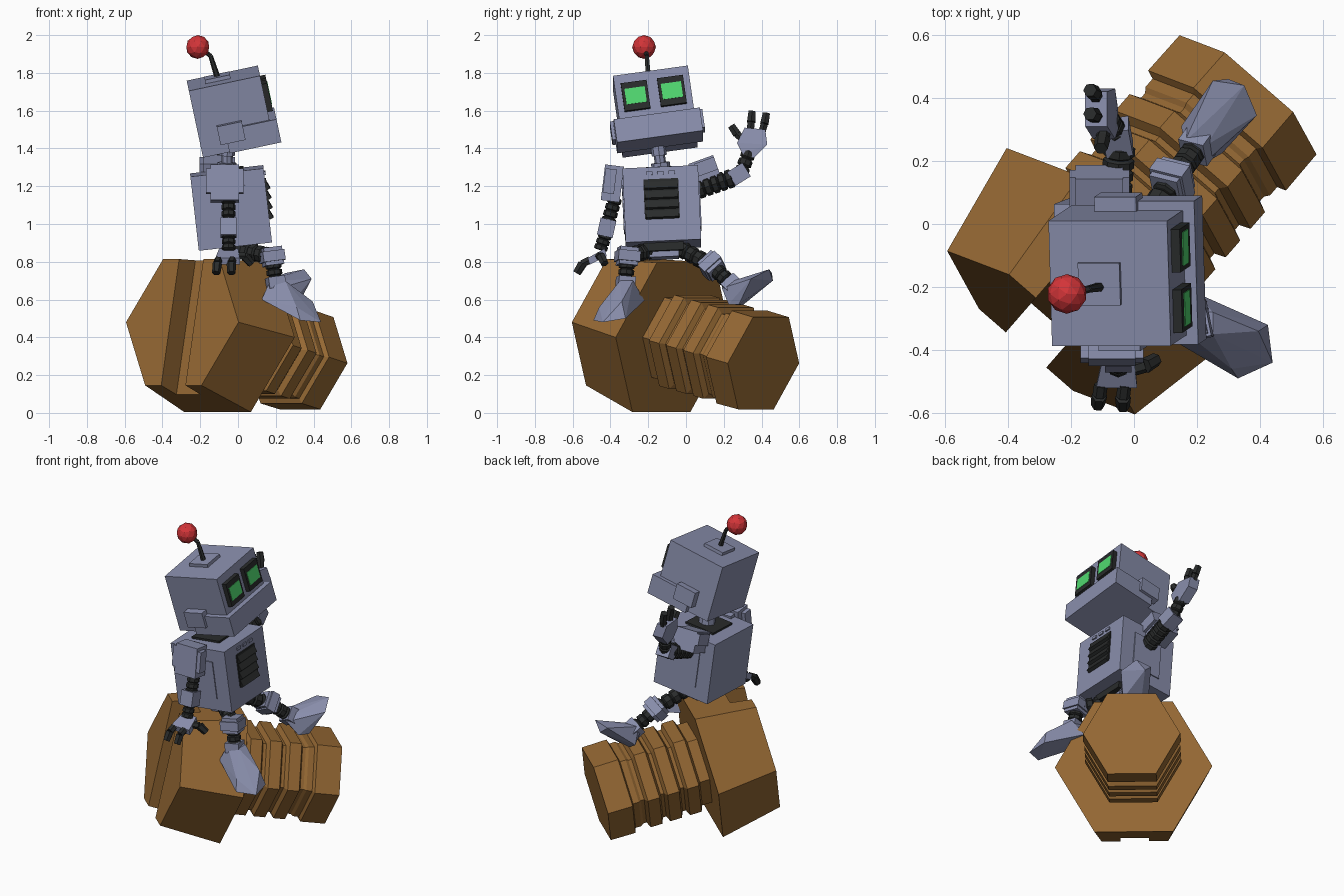
import bpy, bmesh, math
from mathutils import Vector as V, Matrix as M, Euler

if "Cube" in bpy.data.objects:
    bpy.data.objects.remove(bpy.data.objects["Cube"])

def material(name, rgb):
    m = bpy.data.materials.new(name)
    m.diffuse_color = (*rgb, 1)
    m.use_nodes = True
    m.node_tree.nodes["Principled BSDF"].inputs["Base Color"].default_value = m.diffuse_color
    return m

GREY = material("blue grey metal", (0.25, 0.27, 0.41))
DARK = material("black rubber", (0.022, 0.024, 0.024))
BROWN = material("rusty brown", (0.305, 0.141, 0.034))
GREEN = material("screen green", (0.08, 0.68, 0.16))
RED = material("red", (0.65, 0.035, 0.04))

def finish(name, bm, mat):
    bmesh.ops.recalc_face_normals(bm, faces=bm.faces)
    me = bpy.data.meshes.new(name)
    bm.to_mesh(me)
    bm.free()
    me.materials.append(mat)
    ob = bpy.data.objects.new(name, me)
    bpy.context.collection.objects.link(ob)
    return ob

def frame(loc, rx=0, ry=0, rz=0):
    e = Euler([math.radians(a) for a in (rx, ry, rz)])
    return M.Translation(loc) @ e.to_matrix().to_4x4()

def box(name, fr, loc, size, mat, ry=0):
    bm = bmesh.new()
    mx = fr @ frame(loc, 0, ry) @ M.Diagonal((*size, 1))
    bmesh.ops.create_cube(bm, size=1, matrix=mx)
    return finish(name, bm, mat)

def stack(name, a, b, prof, sides, mat, side=(1, 0, 0)):
    """Rings of (fraction, radius) swept from a to b, capped."""
    a, b = V(a), V(b)
    d = (b - a).normalized()
    u = V(side) - d * V(side).dot(d)
    u.normalize()
    w = d.cross(u)
    off = math.pi / 4 if sides == 4 else 0
    bm, rings = bmesh.new(), []
    for f, r in prof:
        ang = [off + 2 * math.pi * i / sides for i in range(sides)]
        rings.append([bm.verts.new(a.lerp(b, f) + r * (math.cos(t) * u + math.sin(t) * w)) for t in ang])
    for p, q in zip(rings, rings[1:]):
        for i in range(sides):
            j = (i + 1) % sides
            bm.faces.new((p[i], p[j], q[j], q[i]))
    bm.faces.new(rings[0])
    bm.faces.new(rings[-1])
    return finish(name, bm, mat)

def bar(name, a, b, w, mat, side=(1, 0, 0), w2=None):
    return stack(name, a, b, [(0, w * .707), (1, (w2 or w) * .707)], 4, mat, side)

def ribbed(name, a, b, r, n):
    prof = []
    for i in range(n):
        prof += [(i / n, r * .75), ((i + .15) / n, r), ((i + .8) / n, r), ((i + .95) / n, r * .75)]
    return stack(name, a, b, prof, 8, DARK)

def hull(name, pts, mat):
    bm = bmesh.new()
    for p in pts:
        bm.verts.new(p)
    bmesh.ops.convex_hull(bm, input=bm.verts)
    bmesh.ops.dissolve_limit(bm, angle_limit=.06, verts=bm.verts, edges=bm.edges)
    return finish(name, bm, mat)

# Bolt: tapered hexagonal head, threaded shaft
tail, tip = V((-.295, -.345, .48)), V((.362, .41, .263))
axis = (tip - tail).normalized()
across = V((axis.y, -axis.x, 0)).normalized()
prof = [(0, .395), (.37, .467), (.37, .25), (.42, .25)]
for s in (.43, .55, .67):
    prof += [(s, .25), (s + .015, .285), (s + .085, .285), (s + .1, .25)]
prof += [(.79, .25), (.805, .262), (.84, .262), (.85, .29), (1, .288)]
bolt = stack("bolt", tail, tip, prof, 6, BROWN, across)

# Screwdriver slot cut into the bolt head
up = across.cross(axis)
rot = M((across, up, axis)).transposed().to_4x4()
cutter = box("slot_cutter", M.Translation(tail) @ rot, (0, 0, 0), (.17, 1.2, .26), BROWN)
cutter.hide_render = True
mod = bolt.modifiers.new("slot", 'BOOLEAN')
mod.operation, mod.object, mod.solver = 'DIFFERENCE', cutter, 'EXACT'
bpy.context.view_layer.objects.active = bolt
bpy.ops.object.modifier_apply(modifier="slot")
bpy.data.objects.remove(cutter)

# Torso with vent and buttons
T = frame((-.037, -.128, 1.085), 2.5, -6.5)
box("torso", T, (0, 0, 0), (.39, .40, .395), GREY)
box("vent_panel", T, (.197, 0, .028), (.01, .185, .21), DARK)
for i in range(4):
    box("vent_slat", T, (.2, 0, .1 - .052 * i), (.02, .175, .045), DARK, -25)
for y in (-.06, 0, .06):
    box("button", T, (.197, y, .165), (.012, .034, .018), GREY)
for y in (-.2, .2):
    box("side_panel", T, (0, y, 0), (.2, .012, .24), GREY)
box("collar", T, (-.01, 0, .2), (.2, .2, .02), DARK)
box("pelvis", T, (.02, 0, -.215), (.2, .21, .05), DARK)
box("hip_block", T, (.02, 0, -.25), (.14, .16, .04), GREY)

# Neck
stack("neck", (-.06, -.13, 1.28), (-.055, -.15, 1.43),
      [(0, .05), (.3, .05), (.3, .03), (.55, .03), (.55, .04), (1, .04)], 8, GREY)

# Head with jaw, ears and eyes
H = frame((-.04, -.163, 1.595), 8, -12)
box("head", H, (0, 0, 0), (.385, .40, .365), GREY)
box("jaw", H, (.09, 0, -.122), (.28, .46, .126), GREY)
for y in (-1, 1):
    box("ear", H, (-.02, y * .222, -.08), (.135, .05, .1), GREY)
    box("eye_frame", H, (.203, y * .097, .055), (.036, .138, .152), DARK)
    box("eye_screen", H, (.221, y * .097, .055), (.006, .108, .085), GREEN)

# Antenna
box("antenna_base", H, (-.03, 0, .19), (.135, .135, .025), GREY)
base, bend, top = (-.11, -.2, 1.78), (-.145, -.207, 1.89), (-.205, -.222, 1.935)
stack("antenna_rod", base, bend, [(0, .016), (1, .012)], 6, DARK)
stack("antenna_rod_tip", bend, top, [(0, .012), (1, .012)], 6, DARK)
bm = bmesh.new()
bmesh.ops.create_icosphere(bm, subdivisions=2, radius=.063, matrix=M.Translation((-.213, -.222, 1.937)))
finish("antenna_ball", bm, RED)

def finger(a, mid, b, r=.022):
    stack("finger", a, mid, [(0, r), (1, r)], 6, DARK)
    stack("finger_tip", mid, b, [(0, r * 1.15), (1, r)], 6, DARK)

# Resting arm
S = frame((-.07, -.39, 1.215), -7, 0)
box("shoulder", S, (0, 0, 0), (.15, .1, .19), GREY)
box("shoulder_pad", S, (0, -.015, .01), (.2, .06, .13), GREY)
box("shoulder_joint", S, (0, .05, .03), (.1, .08, .1), GREY)
ribbed("upper_arm", (-.05, -.375, 1.14), (-.05, -.415, 1.0), .038, 4)
bar("elbow", (-.05, -.41, 1.025), (-.05, -.43, .935), .085, GREY)
ribbed("forearm", (-.05, -.425, .95), (-.05, -.455, .86), .036, 3)
hull("hand", [(x, y, z) for x, y, z in ((-.1, -.43, .87), (0, -.43, .87), (-.12, -.52, .82), (.01, -.52, .82),
     (-.1, -.42, .83), (.0, -.42, .83), (-.12, -.51, .785), (.01, -.51, .785))], GREY)
finger((-.105, -.51, .81), (-.11, -.545, .79), (-.115, -.575, .74))
finger((-.03, -.51, .81), (-.035, -.55, .79), (-.035, -.58, .74))
finger((0, -.46, .83), (.035, -.45, .83), (.07, -.43, .79))

# Waving arm
S = frame((-.11, .1, 1.28), 20, 0)
box("shoulder", S, (0, 0, 0), (.15, .14, .13), GREY)
box("shoulder_pad", S, (0, .015, .02), (.19, .11, .07), GREY)
ribbed("upper_arm", (-.06, .06, 1.18), (-.045, .25, 1.245), .05, 5)
bar("elbow", (-.045, .235, 1.235), (-.06, .315, 1.285), .085, GREY)
ribbed("forearm", (-.055, .29, 1.265), (-.085, .335, 1.385), .038, 3)
hull("hand", [(x + dx, y, z) for x, y, z in ((-.085, .3, 1.37), (-.085, .36, 1.35), (-.095, .27, 1.43),
     (-.095, .43, 1.42), (-.12, .31, 1.51), (-.12, .42, 1.5)) for dx in (-.035, .035)], GREY)
finger((-.095, .3, 1.45), (-.1, .27, 1.475), (-.105, .24, 1.52))
finger((-.12, .34, 1.49), (-.125, .345, 1.54), (-.14, .35, 1.595))
finger((-.12, .4, 1.48), (-.125, .415, 1.53), (-.14, .425, 1.585))

# Legs: hip, knee, shin and ankle
for hip, knee, ankle in (((.03, -.19, .86), (.18, -.31, .83), (.2, -.32, .69)),
                         ((.02, -.03, .87), (.12, .135, .78), (.2, .245, .675))):
    hip, knee, ankle = V(hip), V(knee), V(ankle)
    d = (ankle - knee).normalized()
    ribbed("thigh", hip, knee, .045, 4)
    bar("knee", knee - d * .045, knee + d * .05, .1, GREY, (1, .2, 0))
    bar("knee_cap", knee - d * .025, knee + d * .03, .118, GREY, (1, .2, 0))
    ribbed("shin", knee, ankle, .042, 4)
    bar("ankle", ankle - d * .03, ankle + d * .03, .09, GREY, (1, .2, 0))

# Feet: flared boots
hull("foot", [(.17, -.35, .7), (.25, -.35, .7), (.17, -.28, .7), (.25, -.28, .7),
              (.125, -.37, .6), (.2, -.22, .595), (.33, -.49, .49), (.44, -.44, .48),
              (.425, -.32, .5), (.395, -.34, .59), (.31, -.46, .56)], GREY)
hull("foot", [(.17, .21, .67), (.23, .25, .7), (.22, .19, .66), (.16, .26, .7),
              (.15, .31, .6), (.28, .225, .575), (.2, .3, .57), (.32, .28, .575),
              (.25, .455, .74), (.35, .44, .76), (.39, .345, .71), (.3, .46, .7)], GREY)
